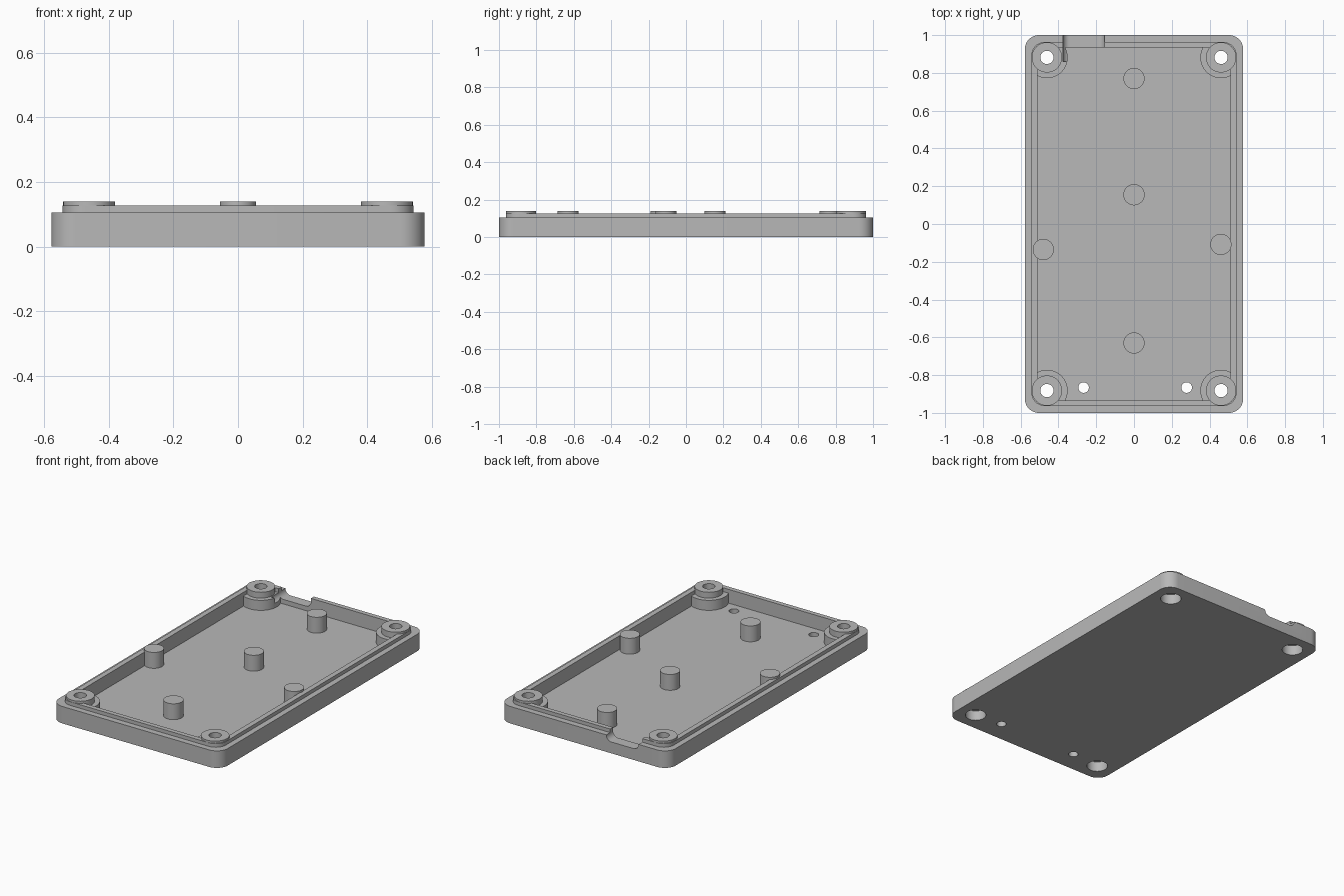
import bpy
import bmesh
import math

old = bpy.data.objects.get("Cube")
if old:
    bpy.data.objects.remove(old, do_unlink=True)

grey = bpy.data.materials.new("plain grey plastic")
grey.use_nodes = True
COLOUR = (0.48, 0.48, 0.48, 1)
grey.diffuse_color = COLOUR
grey.node_tree.nodes["Principled BSDF"].inputs["Base Color"].default_value = COLOUR

FLOOR, RIM, LIP, TOP = 0.042, 0.105, 0.127, 0.14


def prism(name, outline, z0, z1):
    """Closed solid from a counter-clockwise outline."""
    bm = bmesh.new()
    face = bm.faces.new([bm.verts.new((x, y, z0)) for x, y in outline])
    moved = bmesh.ops.extrude_face_region(bm, geom=[face])["geom"]
    verts = [v for v in moved if isinstance(v, bmesh.types.BMVert)]
    bmesh.ops.translate(bm, verts=verts, vec=(0, 0, z1 - z0))
    bmesh.ops.recalc_face_normals(bm, faces=bm.faces)
    mesh = bpy.data.meshes.new(name)
    bm.to_mesh(mesh)
    bm.free()
    mesh.materials.append(grey)
    obj = bpy.data.objects.new(name, mesh)
    bpy.context.collection.objects.link(obj)
    return obj


def circle(cx, cy, r, start=0, sweep=math.tau, steps=48, closed=True):
    count = steps if closed else steps + 1
    return [(cx + r * math.cos(start + sweep * i / steps),
             cy + r * math.sin(start + sweep * i / steps)) for i in range(count)]


def rounded_rect(hx, hy, r):
    points = []
    for i, (sx, sy) in enumerate([(1, 1), (-1, 1), (-1, -1), (1, -1)]):
        points += circle(sx * (hx - r), sy * (hy - r), r,
                         i * math.pi / 2, math.pi / 2, 10, False)
    return points


def combine(target, tool, operation):
    mod = target.modifiers.new("combine", 'BOOLEAN')
    mod.operation, mod.object, mod.solver = operation, tool, 'EXACT'
    bpy.context.view_layer.objects.active = target
    bpy.ops.object.modifier_apply(modifier=mod.name)
    bpy.data.objects.remove(tool, do_unlink=True)


def smooth(obj):
    bpy.ops.object.select_all(action='DESELECT')
    obj.select_set(True)
    bpy.context.view_layer.objects.active = obj
    bpy.ops.object.shade_smooth_by_angle(angle=math.radians(30))


# Tray: outer wall, stepped lip and hollow inside
tray = prism("tray", rounded_rect(0.578, 1.0, 0.075), 0, RIM)
combine(tray, prism("lip", rounded_rect(0.543, 0.963, 0.07), 0.02, LIP), 'UNION')
combine(tray, prism("hollow", rounded_rect(0.511, 0.934, 0.04), FLOOR, 0.3), 'DIFFERENCE')

# Corner screw bosses: wide base and narrower collar
corners = [(sx * 0.461, sy * 0.882) for sx in (-1, 1) for sy in (-1, 1)]
for x, y in corners:
    combine(tray, prism("boss", circle(x, y, 0.11), 0.02, RIM - 0.001), 'UNION')
    combine(tray, prism("collar", circle(x, y, 0.08), 0.03, TOP), 'UNION')

# Screw holes with counterbores from below
for x, y in corners:
    combine(tray, prism("hole", circle(x, y, 0.035), -0.1, 0.3), 'DIFFERENCE')
    combine(tray, prism("counterbore", circle(x, y, 0.06), -0.1, 0.062), 'DIFFERENCE')

# Two small floor holes near the front
for x in (-0.267, 0.279):
    combine(tray, prism("small_hole", circle(x, -0.866, 0.028), -0.1, 0.3), 'DIFFERENCE')

# Cable notch in the back wall, with rounded lower corners
LEFT, RIGHT, BOTTOM, R = -0.376, -0.155, 0.07, 0.035
profile = [(RIGHT, 0.3), (LEFT, 0.3)]
profile += circle(LEFT + R, BOTTOM + R, R, math.pi, math.pi / 2, 10, False)
profile += circle(RIGHT - R, BOTTOM + R, R, math.pi * 1.5, math.pi / 2, 10, False)
notch = prism("notch", profile, -1.1, -0.86)
for v in notch.data.vertices:
    v.co = (v.co.x, -v.co.z, v.co.y)
combine(tray, notch, 'DIFFERENCE')
smooth(tray)

# Support posts standing on the floor
posts = {"post_back": (0, 0.77), "post_middle": (0, 0.155), "post_front": (0, -0.63),
         "post_right": (-0.48, -0.135), "post_left": (0.46, -0.108)}
for name, (x, y) in posts.items():
    smooth(prism(name, circle(x, y, 0.056), FLOOR - 0.01, TOP))
